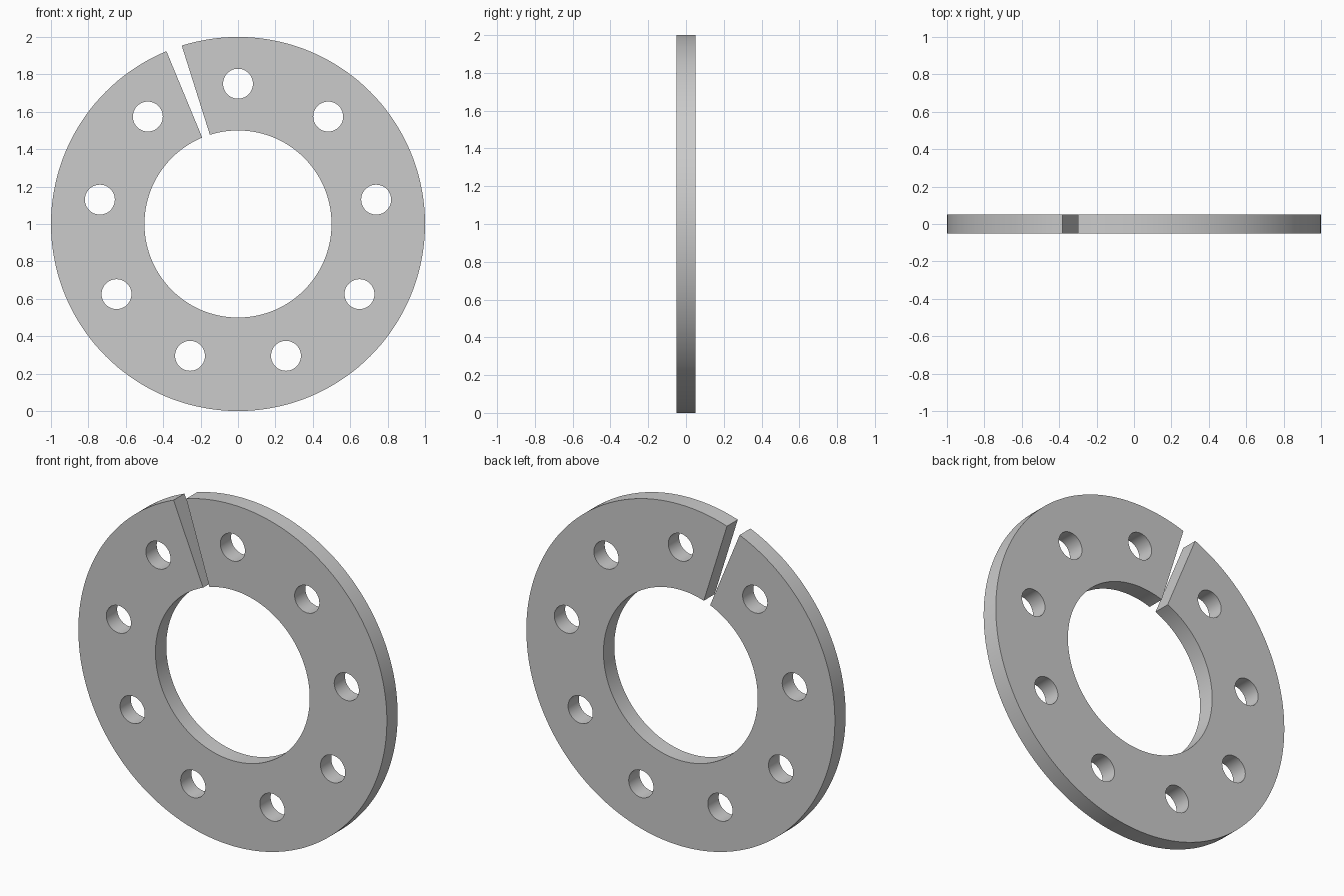
import bpy, bmesh
from math import sin, cos, radians, pi

if "Cube" in bpy.data.objects:
    bpy.data.objects.remove(bpy.data.objects["Cube"])

OUTER, INNER, HALF_THICK = 1.0, 0.5, 0.05
BOLT_RADIUS, HOLE_RADIUS, HOLES = 0.75, 0.08, 9
GAP_START, GAP_END = -22.5, -17.5   # degrees from the top, clockwise
STEPS = 142


def polar(r, a, cx=0.0, cy=0.0):
    return (cx + r * sin(a), cy + r * cos(a))


def add_loop(curve, points):
    spline = curve.splines.new('POLY')
    spline.points.add(len(points) - 1)
    for p, (x, y) in zip(spline.points, points):
        p.co = (x, y, 0, 1)
    spline.use_cyclic_u = True


curve = bpy.data.curves.new("split_ring", 'CURVE')
curve.dimensions = '2D'
curve.fill_mode = 'BOTH'
curve.extrude = HALF_THICK

# Split ring outline with a radial gap
sweep = 360 + GAP_START - GAP_END
angles = [radians(GAP_END + sweep * i / STEPS) for i in range(STEPS + 1)]
add_loop(curve, [polar(OUTER, a) for a in angles]
         + [polar(INNER, a) for a in reversed(angles)])

# Bolt holes
for i in range(HOLES):
    cx, cy = polar(BOLT_RADIUS, 2 * pi * i / HOLES)
    add_loop(curve, [polar(HOLE_RADIUS, 2 * pi * k / 48, cx, cy) for k in range(48)])

# Stand the plate upright and turn it into a welded mesh
ring = bpy.data.objects.new("split_ring", curve)
bpy.context.collection.objects.link(ring)
ring.rotation_euler = (pi / 2, 0, 0)
ring.location = (0, 0, OUTER)
bpy.context.view_layer.objects.active = ring
ring.select_set(True)
bpy.ops.object.convert(target='MESH')
ring = bpy.context.object
bpy.ops.object.transform_apply(location=True, rotation=True, scale=True)

bm = bmesh.new()
bm.from_mesh(ring.data)
bmesh.ops.remove_doubles(bm, verts=bm.verts, dist=1e-4)
bmesh.ops.recalc_face_normals(bm, faces=bm.faces)
bm.to_mesh(ring.data)
bm.free()
bpy.ops.object.shade_smooth_by_angle(angle=radians(30))
